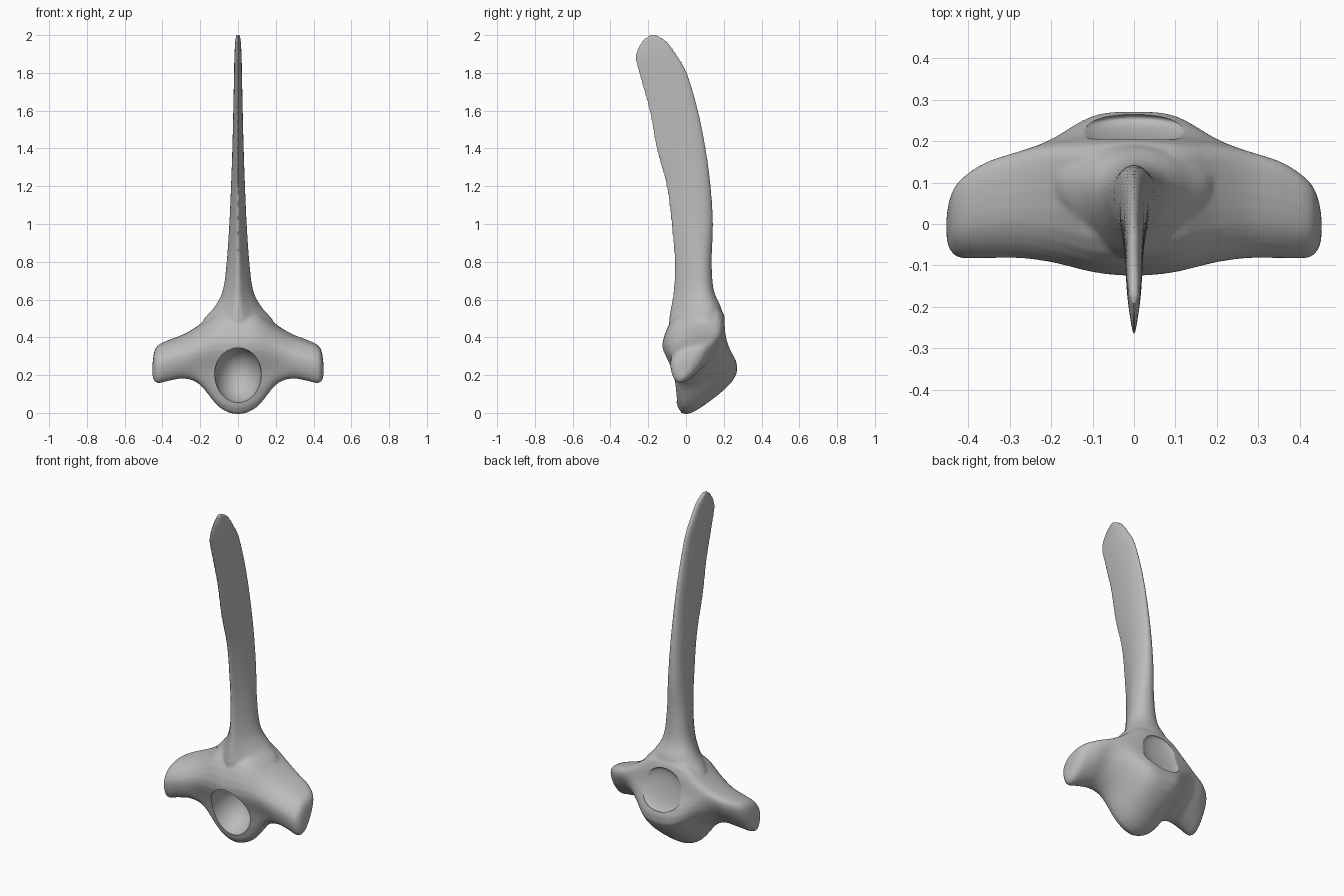
import bpy, bmesh, math
from mathutils import Vector

default = bpy.data.objects.get("Cube")
if default:
    bpy.data.objects.remove(default, do_unlink=True)

# One bone colour
bone = bpy.data.materials.new("bone grey")
bone.use_nodes = True
colour = (0.5, 0.5, 0.5, 1)
bone.diffuse_color = colour
bone.node_tree.nodes["Principled BSDF"].inputs["Base Color"].default_value = colour


def catmull(p, q, r, s, t):
    return 0.5 * (2 * q + (r - p) * t + (2 * p - 5 * q + 4 * r - s) * t * t
                  + (3 * q - p - 3 * r + s) * t ** 3)


def smooth_curve(points, steps, closed=False):
    """Resample a point list with a curve through every point."""
    n = len(points)

    def at(i):
        return points[i % n] if closed else points[max(0, min(n - 1, i))]

    result = []
    for i in range(n if closed else n - 1):
        for k in range(steps):
            result.append(catmull(at(i - 1), at(i), at(i + 1), at(i + 2), k / steps))
    if not closed:
        result.append(points[-1])
    return result


def loft(bm, sections, steps=4, around=4):
    """Skin a closed tube over sections with equal point counts."""
    rails = [smooth_curve(list(rail), steps) for rail in zip(*sections)]
    rings = [[bm.verts.new(p) for p in smooth_curve(list(ring), around, True)]
             for ring in zip(*rails)]
    for a, b in zip(rings, rings[1:]):
        for i in range(len(a)):
            j = (i + 1) % len(a)
            bm.faces.new((a[i], a[j], b[j], b[i]))
    bm.faces.new(rings[0])
    bm.faces.new(rings[-1])


bm = bmesh.new()

# Body and side wings: outlines in a unit box, from front top round underneath
root = [(0, .63), (.12, .33), (.26, 0), (.62, .1),
        (1, .36), (.89, .66), (.76, .96), (.22, .9)]
wing = [(0, .6), (.02, .22), (.2, 0), (.5, .1),
        (.83, .45), (1, .83), (.88, 1), (.32, .92)]
# x, front, back, bottom, top, blend from root to wing outline
stations = [(0, -.125, .268, -.002, .58, 0),
            (.1, -.116, .258, .035, .565, 0),
            (.2, -.09, .217, .15, .475, .45),
            (.28, -.077, .177, .182, .42, .9),
            (.36, -.077, .147, .172, .388, 1),
            (.42, -.077, .105, .158, .36, 1),
            (.443, -.06, .065, .17, .325, 1),
            (.452, -.035, .02, .19, .265, 1)]


def body_section(side, station):
    x, front, back, low, high, blend = station
    ring = []
    for r, w in zip(root, wing):
        u, v = Vector(r).lerp(Vector(w), blend)
        ring.append(Vector((side * x, front + u * (back - front), low + v * (high - low))))
    return ring


loft(bm, [body_section(-1, s) for s in reversed(stations[1:])]
     + [body_section(1, s) for s in stations])

# Tall blade: height, front, back, half width
blade = [(.42, -.09, .19, .2), (.49, -.09, .195, .185), (.56, -.08, .185, .125),
         (.65, -.066, .147, .08), (.8, -.061, .136, .06), (1, -.078, .143, .046),
         (1.2, -.104, .131, .037), (1.4, -.158, .105, .03), (1.6, -.195, .065, .025),
         (1.8, -.25, .006, .021), (1.89, -.269, -.045, .019), (1.965, -.235, -.1, .015),
         (2.002, -.195, -.16, .01)]


def blade_section(z, front, back, width):
    ring = []
    for i in range(12):
        a = math.tau * i / 12
        depth = ((1 - math.cos(a)) / 2) ** 0.6
        ring.append(Vector((width * math.sin(a), front + depth * (back - front), z)))
    return ring


loft(bm, [blade_section(*b) for b in blade], around=3)
bmesh.ops.recalc_face_normals(bm, faces=bm.faces)

mesh = bpy.data.meshes.new("vertebra")
bm.to_mesh(mesh)
bm.free()
mesh.materials.append(bone)
vertebra = bpy.data.objects.new("vertebra", mesh)
bpy.context.collection.objects.link(vertebra)
bpy.context.view_layer.objects.active = vertebra

# Fuse the parts into one skin and soften the joints
fuse = vertebra.modifiers.new("fuse", "REMESH")
fuse.mode = "VOXEL"
fuse.voxel_size = 0.008
soften = vertebra.modifiers.new("soften", "SMOOTH")
soften.factor = 0.5
soften.iterations = 5


# Hollow sockets on the front and back faces
def socket(name, centre, radii, tilt):
    bpy.ops.mesh.primitive_uv_sphere_add(segments=32, ring_count=20, location=centre,
                                         rotation=(tilt, 0, 0))
    cutter = bpy.context.object
    cutter.name = name
    cutter.scale = radii
    cutter.hide_render = True
    cutter.data.materials.append(bone)
    cut = vertebra.modifiers.new(name, "BOOLEAN")
    cut.operation = "DIFFERENCE"
    cut.solver = "EXACT"
    cut.object = cutter
    return cutter


cutters = [socket("front_socket", (0, -.085, .2), (.125, .17, .15), .27),
           socket("back_socket", (0, .228, .385), (.13, .03, .125), .22)]

bpy.ops.object.select_all(action="DESELECT")
vertebra.select_set(True)
bpy.context.view_layer.objects.active = vertebra
for modifier in list(vertebra.modifiers):
    bpy.ops.object.modifier_apply(modifier=modifier.name)
for cutter in cutters:
    bpy.data.objects.remove(cutter, do_unlink=True)
bpy.ops.object.shade_smooth_by_angle(angle=math.radians(50))
